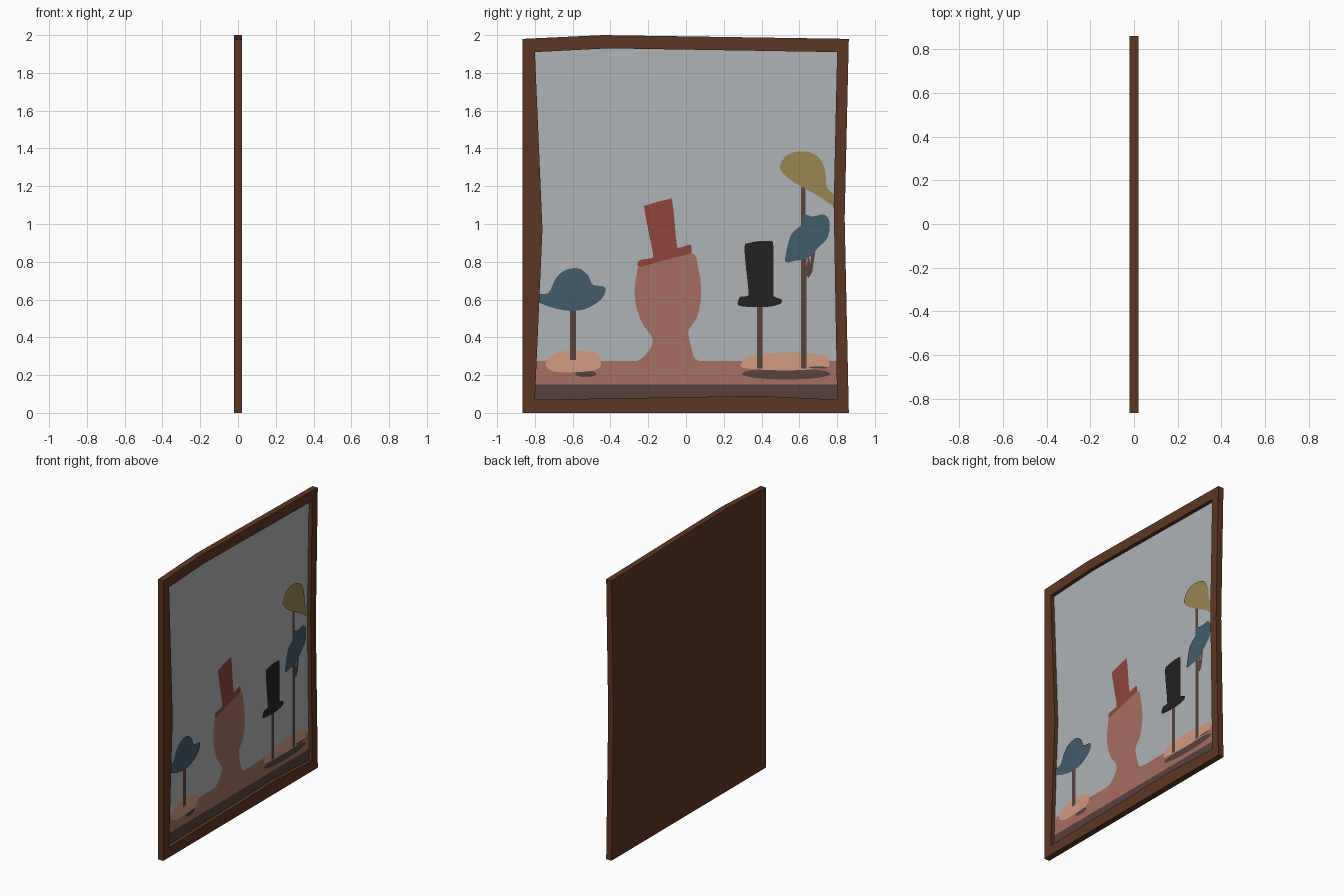
import bpy, bmesh, math
from mathutils import Vector

if "Cube" in bpy.data.objects:
    bpy.data.objects.remove(bpy.data.objects["Cube"])

FRONT, BACK, CANVAS, STEP = 0.021, -0.021, -0.005, 0.0012


def material(name, rgb):
    m = bpy.data.materials.new(name)
    lin = [((c / 255 + 0.055) / 1.055) ** 2.4 for c in rgb]
    m.diffuse_color = (*lin, 1)
    m.use_nodes = True
    m.node_tree.nodes["Principled BSDF"].inputs["Base Color"].default_value = m.diffuse_color
    return m


WOOD = material("brown wood", (93, 54, 36))
SKY = material("pale grey", (175, 179, 183))
CLAY = material("clay pink", (166, 111, 97))
RED = material("dull red", (142, 69, 60))
SAND = material("light sand", (209, 155, 129))
DARK = material("dark brown", (87, 66, 61))
BLUE = material("slate blue", (66, 91, 107))
YELLOW = material("mustard", (154, 133, 80))
BLACK = material("soft black", (34, 34, 34))


def finish(bm, name, mat):
    me = bpy.data.meshes.new(name)
    bm.to_mesh(me)
    bm.free()
    me.materials.append(mat)
    ob = bpy.data.objects.new(name, me)
    bpy.context.collection.objects.link(ob)
    return ob


def smooth(pts, n=5):
    """Closed Catmull-Rom outline through the points."""
    out, k = [], len(pts)
    for i in range(k):
        a, b, c, d = (Vector(pts[(i + j) % k]) for j in (-1, 0, 1, 2))
        for s in range(n):
            t = s / n
            out.append(0.5 * (2 * b + (c - a) * t + (2 * a - 5 * b + 4 * c - d) * t * t
                              + (3 * b - a - 3 * c + d) * t ** 3))
    return out


def painted(name, pts, mat, layer, curved=True):
    """Flat painted shape on the canvas, facing +x."""
    if curved:
        pts = smooth(pts)
    bm = bmesh.new()
    f = bm.faces.new([bm.verts.new((CANVAS + layer * STEP, p[0], p[1])) for p in pts])
    f.normal_update()
    if f.normal.x < 0:
        f.normal_flip()
    bmesh.ops.triangulate(bm, faces=[f])
    return finish(bm, name, mat)


def rect(name, y0, y1, z0, z1, mat, layer):
    painted(name, [(y0, z0), (y1, z0), (y1, z1), (y0, z1)], mat, layer, False)


def oval(name, y, z, ry, rz, mat, layer):
    pts = [(y + ry * math.cos(i * math.tau / 24), z + rz * math.sin(i * math.tau / 24)) for i in range(24)]
    painted(name, pts, mat, layer, False)


# Crooked frame: matching outer and inner outlines, with a solid back
outer = [(-.865, 0), (.39, 0), (.862, 0), (.84, 1.03), (.862, 1.98), (-.44, 2), (-.865, 1.98), (-.865, .97)]
inner = [(-.80, .07), (.39, .09), (.80, .07), (.782, 1.1), (.80, 1.91), (-.41, 1.93), (-.80, 1.91), (-.76, .97)]
bm = bmesh.new()
loops = [[bm.verts.new((x, y, z)) for y, z in pts] for x, pts in
         ((BACK, outer), (FRONT, outer), (FRONT, inner), (CANVAS, inner))]
for la, lb in zip(loops, loops[1:]):
    for i in range(8):
        j = (i + 1) % 8
        bm.faces.new((la[i], la[j], lb[j], lb[i]))
bm.faces.new(loops[0][::-1])
bmesh.ops.recalc_face_normals(bm, faces=bm.faces)
if max(bm.faces, key=lambda f: f.calc_area()).normal.x > 0:
    bmesh.ops.reverse_faces(bm, faces=bm.faces)
finish(bm, "frame", WOOD)

# Background and ground bands
painted("canvas_sky", inner, SKY, 0, False)
rect("ground", -.81, .81, .15, .275, CLAY, 1)
rect("ground_edge", -.81, .81, .06, .15, DARK, 1)

# Bust wearing a red top hat
painted("bust", [(-.25, .26), (-.22, .30), (-.18, .36), (-.185, .41), (-.235, .48), (-.27, .60), (-.262, .73),
                 (-.22, .80), (.02, .85), (.066, .76), (.08, .63), (.06, .51), (.015, .44), (.02, .38),
                 (.04, .30), (.055, .26)], CLAY, 2)
painted("red_hat", [(-.257, .79), (-.24, .81), (-.18, .82), (-.175, .84), (-.19, .92), (-.22, 1.08), (-.205, 1.10),
                    (-.098, 1.13), (-.072, 1.115), (-.05, .90), (-.035, .875), (.02, .89), (.03, .865),
                    (.015, .842), (-.11, .81), (-.235, .775)], RED, 3)

# Sand mounds and shadows
oval("left_shadow", -.53, .207, .055, .018, DARK, 2)
oval("right_shadow", .53, .207, .235, .03, DARK, 2)
painted("left_mound", [(-.745, .265), (-.69, .315), (-.6, .33), (-.475, .318), (-.45, .28), (-.47, .23),
                       (-.6, .215), (-.71, .222)], SAND, 3)
painted("right_mound", [(.295, .265), (.36, .308), (.55, .32), (.73, .308), (.755, .275), (.74, .24),
                        (.55, .225), (.32, .235)], SAND, 3)
oval("mound_crack", .70, .24, .05, .006, DARK, 4)

# Hat stand poles
for name, y0, y1, z0, z1 in (("left_pole", -.613, -.582, .28, .58), ("middle_pole", .375, .405, .235, .59),
                             ("right_pole", .608, .637, .235, .85), ("right_pole_top", .61, .633, .98, 1.22)):
    rect(name, y0, y1, z0, z1, DARK, 4)
painted("pole_branch", [(.648, .84), (.632, .73), (.65, .715), (.668, .745), (.685, .86), (.665, .86),
                        (.658, .79)], DARK, 4, False)

# Hats on the stands
painted("left_hat", [(-.81, .60), (-.80, .63), (-.73, .635), (-.69, .71), (-.64, .755), (-.57, .765), (-.52, .73),
                     (-.495, .68), (-.44, .67), (-.425, .65), (-.45, .60), (-.52, .555), (-.6, .54),
                     (-.7, .555)], BLUE, 5)
painted("black_hat", [(.275, .59), (.29, .615), (.325, .62), (.33, .65), (.31, .865), (.335, .90), (.44, .91),
                      (.463, .875), (.463, .64), (.47, .615), (.505, .60), (.495, .575), (.415, .56),
                      (.29, .565)], BLACK, 5)
painted("right_blue_hat", [(.525, .82), (.555, .94), (.615, 1.0), (.62, 1.05), (.67, 1.04), (.73, 1.05),
                           (.76, 1.01), (.75, .93), (.705, .88), (.645, .82), (.575, .805), (.535, .797)], BLUE, 5)
painted("yellow_hat", [(.5, 1.31), (.535, 1.365), (.615, 1.385), (.695, 1.36), (.735, 1.29), (.745, 1.2),
                       (.785, 1.155), (.82, 1.14), (.82, 1.1), (.775, 1.1), (.705, 1.145), (.625, 1.19),
                       (.55, 1.235), (.505, 1.28)], YELLOW, 5)
